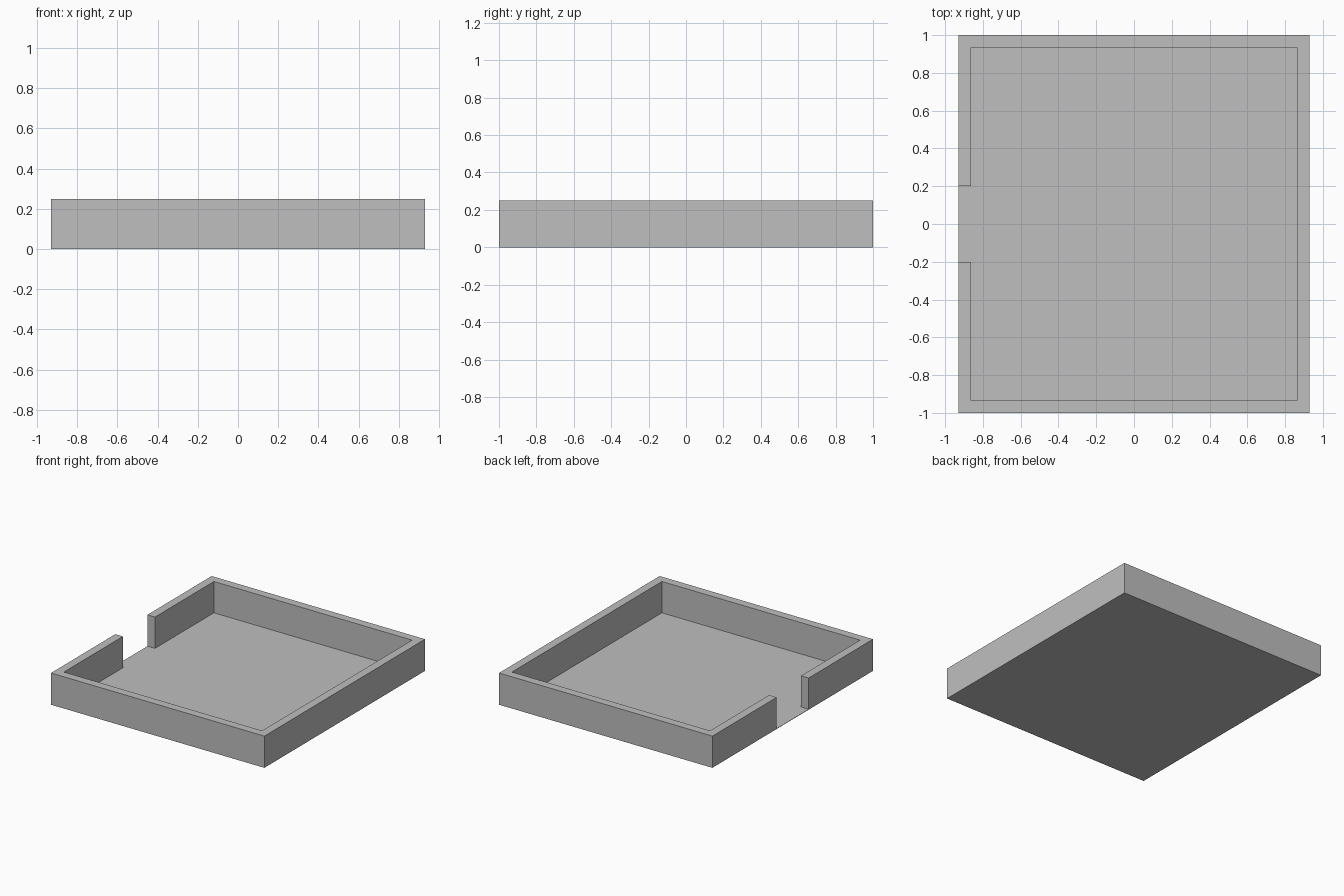
import bpy
import bmesh

cube = bpy.data.objects.get("Cube")
if cube:
    bpy.data.objects.remove(cube, do_unlink=True)

# Overall sizes
HALF_X, HALF_Y, HEIGHT = 0.93, 1.0, 0.25
WALL = 0.066
FLOOR = 0.003
GAP = 0.2

grey = bpy.data.materials.new("plain_grey")
colour = (0.52, 0.52, 0.52, 1.0)
grey.use_nodes = True
grey.diffuse_color = colour
grey.node_tree.nodes["Principled BSDF"].inputs["Base Color"].default_value = colour


def extrude_outline(name, outline, bottom, top):
    """Solid prism from a flat counter-clockwise outline."""
    bm = bmesh.new()
    face = bm.faces.new([bm.verts.new((x, y, bottom)) for x, y in outline])
    result = bmesh.ops.extrude_face_region(bm, geom=[face], use_keep_orig=True)
    raised = [v for v in result["geom"] if isinstance(v, bmesh.types.BMVert)]
    bmesh.ops.translate(bm, verts=raised, vec=(0, 0, top - bottom))
    bmesh.ops.recalc_face_normals(bm, faces=bm.faces)
    mesh = bpy.data.meshes.new(name)
    bm.to_mesh(mesh)
    bm.free()
    mesh.materials.append(grey)
    obj = bpy.data.objects.new(name, mesh)
    bpy.context.collection.objects.link(obj)
    return obj


# Thin floor plate
floor = [(-HALF_X, -HALF_Y), (HALF_X, -HALF_Y), (HALF_X, HALF_Y), (-HALF_X, HALF_Y)]
extrude_outline("floor", floor, 0, FLOOR)

# Surrounding wall with an entrance gap in the -x side
inner_x, inner_y = HALF_X - WALL, HALF_Y - WALL
outer = [(-HALF_X, -GAP), (-HALF_X, -HALF_Y), (HALF_X, -HALF_Y)]
inner = [(-inner_x, -GAP), (-inner_x, -inner_y), (inner_x, -inner_y)]


def mirrored(points):
    return [(x, -y) for x, y in reversed(points)]


wall_outline = outer + mirrored(outer) + [(x, -y) for x, y in inner] + inner[::-1]
extrude_outline("surrounding_wall", wall_outline, FLOOR, HEIGHT)
